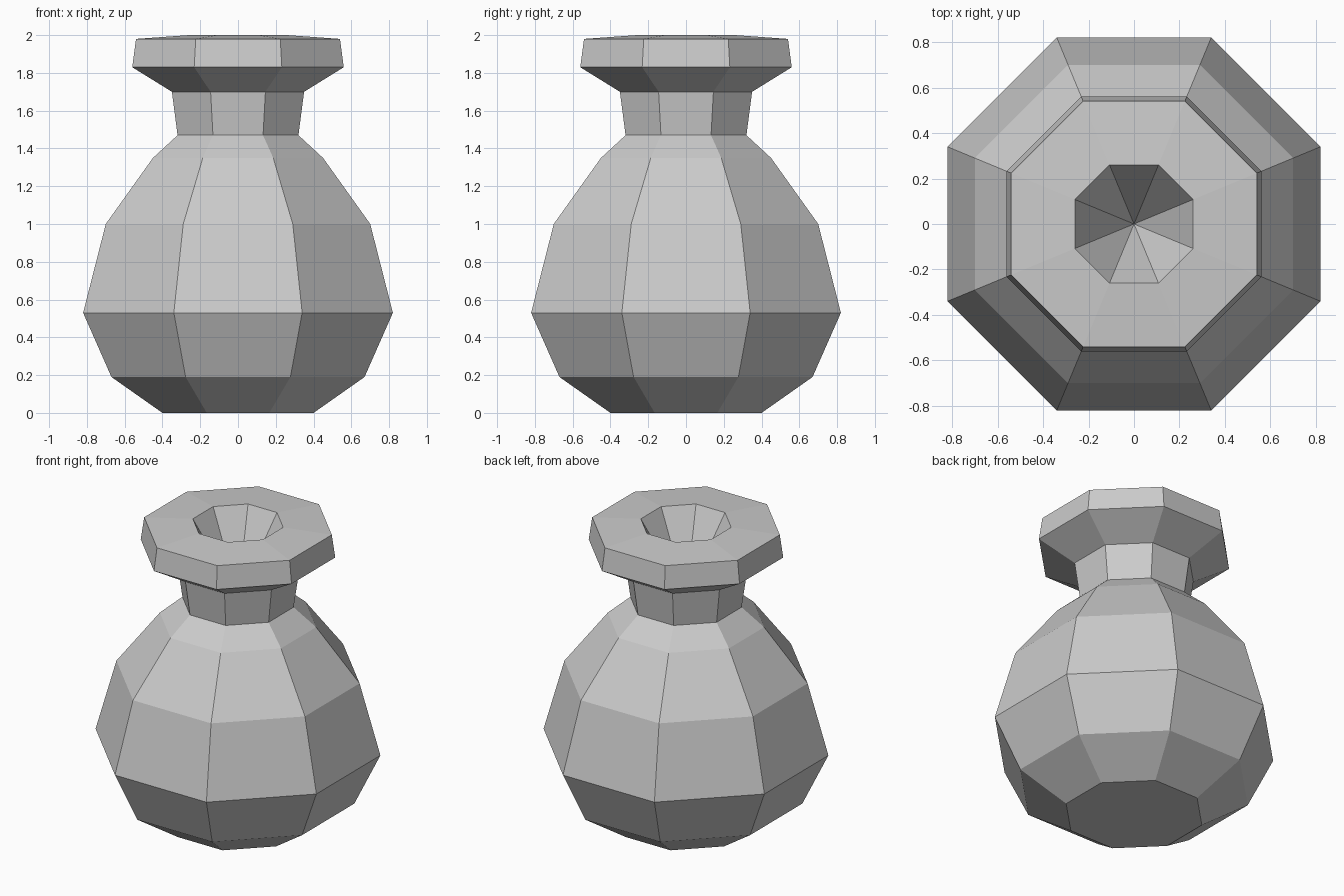
import bpy, bmesh
from math import cos, sin, pi

if "Cube" in bpy.data.objects:
    bpy.data.objects.remove(bpy.data.objects["Cube"])

SIDES = 8

# Vase profile: (distance from axis to flat side, height), outside then into the mouth
PROFILE = [(0.40, 0), (0.67, 0.19), (0.82, 0.53), (0.70, 1.0), (0.45, 1.35),
           (0.32, 1.47), (0.35, 1.70), (0.56, 1.83), (0.54, 1.98), (0.26, 2.0)]
MOUTH_BOTTOM = 1.5


def ring(bm, apothem, z):
    r = apothem / cos(pi / SIDES)
    angles = [(i + 0.5) * 2 * pi / SIDES for i in range(SIDES)]
    return [bm.verts.new((r * cos(a), r * sin(a), z)) for a in angles]


bm = bmesh.new()
rings = [ring(bm, a, z) for a, z in PROFILE]

# Faceted wall
for low, high in zip(rings, rings[1:]):
    for i in range(SIDES):
        j = (i + 1) % SIDES
        bm.faces.new((low[i], low[j], high[j], high[i]))

# Flat base and tapering mouth
bm.faces.new(rings[0][::-1])
tip = bm.verts.new((0, 0, MOUTH_BOTTOM))
for i in range(SIDES):
    bm.faces.new((rings[-1][i], rings[-1][(i + 1) % SIDES], tip))

mesh = bpy.data.meshes.new("vase")
bm.to_mesh(mesh)
bm.free()
bpy.context.collection.objects.link(bpy.data.objects.new("vase", mesh))
